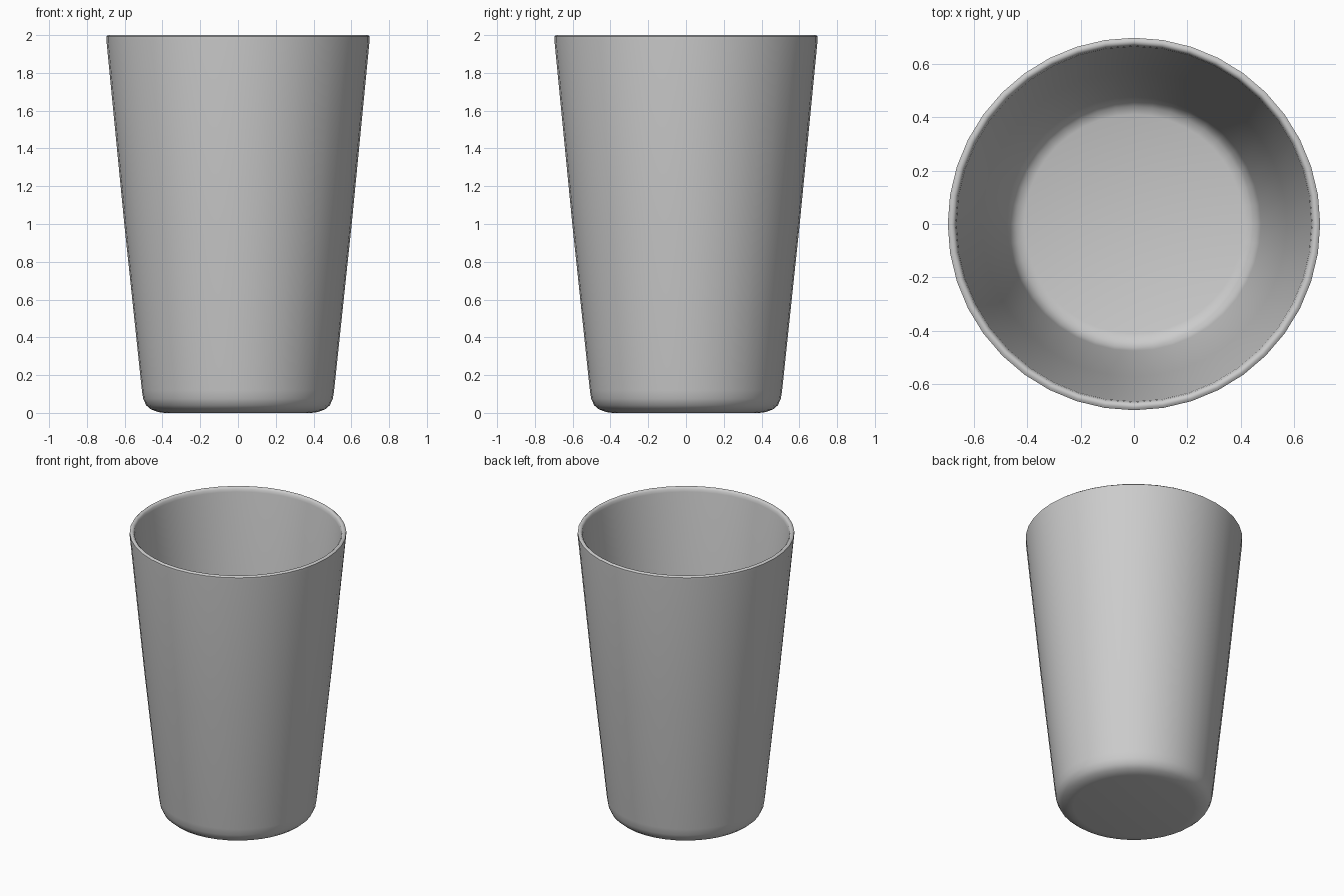
import bpy, bmesh, math

if "Cube" in bpy.data.objects:
    bpy.data.objects.remove(bpy.data.objects["Cube"])

SEGMENTS = 40

# Half section of the cup: floor inside, inner wall, rim, outer wall, underside
profile = [
    (0.0, 0.035), (0.41, 0.035), (0.44, 0.045), (0.463, 0.07), (0.475, 0.11),
    (0.571, 1.0), (0.664, 1.97), (0.668, 1.99), (0.677, 2.0),
    (0.688, 2.0), (0.697, 1.993), (0.697, 1.975),
    (0.602, 1.0), (0.509, 0.12), (0.502, 0.075), (0.486, 0.04),
    (0.46, 0.018), (0.42, 0.004), (0.39, 0.0), (0.0, 0.0),
]

# Spin the section round the z axis
bm = bmesh.new()
verts = [bm.verts.new((r, 0, z)) for r, z in profile]
edges = [bm.edges.new(pair) for pair in zip(verts, verts[1:])]
bmesh.ops.spin(bm, geom=verts + edges, axis=(0, 0, 1), cent=(0, 0, 0),
               angle=math.tau, steps=SEGMENTS, use_duplicate=False)
bmesh.ops.remove_doubles(bm, verts=bm.verts, dist=0.0005)
bmesh.ops.recalc_face_normals(bm, faces=bm.faces)

mesh = bpy.data.meshes.new("cup")
bm.to_mesh(mesh)
bm.free()
cup = bpy.data.objects.new("cup", mesh)
bpy.context.collection.objects.link(cup)

# Smooth shading
bpy.context.view_layer.objects.active = cup
cup.select_set(True)
bpy.ops.object.shade_smooth_by_angle(angle=math.radians(50))
